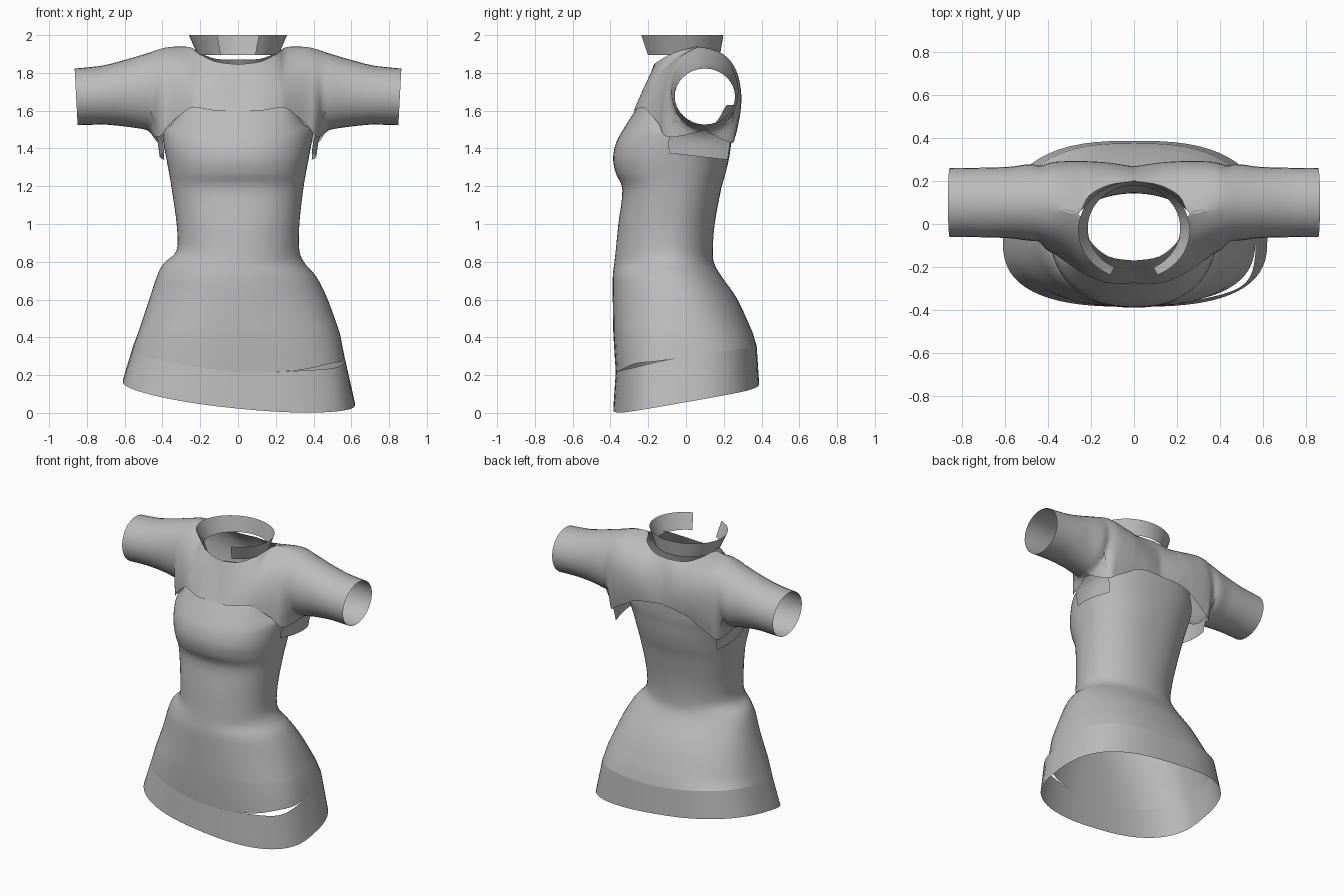
import bpy, bmesh, math
from mathutils import Vector

if "Cube" in bpy.data.objects:
    bpy.data.objects.remove(bpy.data.objects["Cube"])

grey = bpy.data.materials.new("grey_cloth")
grey.diffuse_color = (0.5, 0.5, 0.5, 1)
grey.use_nodes = True
grey.node_tree.nodes["Principled BSDF"].inputs["Base Color"].default_value = grey.diffuse_color


def smooth_rings(rings, steps):
    """Insert Catmull-Rom rings between the given ones."""
    out, n = [], len(rings)
    for i in range(n - 1):
        a, b, c, d = (rings[max(0, min(n - 1, k))] for k in (i - 1, i, i + 1, i + 2))
        for s in range(steps):
            t = s / steps
            out.append([0.5 * (2 * q + (r - p) * t + (2 * p - 5 * q + 4 * r - w) * t * t
                               + (3 * q - p - 3 * r + w) * t ** 3)
                        for p, q, r, w in zip(a, b, c, d)])
    return out + [rings[-1]]


def loft(name, strips, closed=False, mirror=False):
    """Skin one or more lists of rings into an open cloth surface."""
    bm = bmesh.new()
    for rings in strips:
        grid = [[bm.verts.new(p) for p in r] for r in rings]
        n = len(grid[0])
        for a, b in zip(grid, grid[1:]):
            for j in range(n if closed else n - 1):
                k = (j + 1) % n
                bm.faces.new((a[j], a[k], b[k], b[j]))
    bmesh.ops.remove_doubles(bm, verts=bm.verts, dist=0.0005)
    bmesh.ops.recalc_face_normals(bm, faces=bm.faces)
    me = bpy.data.meshes.new(name)
    bm.to_mesh(me)
    bm.free()
    me.materials.append(grey)
    ob = bpy.data.objects.new(name, me)
    bpy.context.collection.objects.link(ob)
    bpy.ops.object.select_all(action='DESELECT')
    ob.select_set(True)
    bpy.context.view_layer.objects.active = ob
    bpy.ops.object.shade_smooth_by_angle(angle=math.radians(50))
    if mirror:
        ob.modifiers.new("mirror", 'MIRROR').merge_threshold = 0.001
    return ob


N = 64
ANGLES = [2 * math.pi * i / N for i in range(N)]


def body_ring(z, left, right, front, back, mid, e=2.3):
    """Rounded cross-section with separate reach in each direction."""
    pts = []
    for a in ANGLES:
        c, s = math.cos(a), math.sin(a)
        x = math.copysign(abs(c) ** (2 / e), c) * (right if c > 0 else left)
        y = mid + abs(s) ** (2 / e) * ((back - mid) if s > 0 else (front - mid))
        pts.append(Vector((x, y, z)))
    return pts


def hem_z(p):
    return 0.09 - 0.1 * p.x + 0.075 * p.x ** 2 + 0.175 * p.y


def seam_z(p):
    return hem_z(p) + 0.19 + 0.09 * max(0, p.x)


def slit(a):
    """Strength of the side slit around the front right of the hem seam."""
    return math.exp(-((a - math.radians(325)) / 0.33) ** 2)


# fitted torso and hips
SEAM = (0, 0.555, 0.565, -0.372, 0.375, -0.06, 2.7)
seam = body_ring(*SEAM)
for p, a in zip(seam, ANGLES):
    p.z = seam_z(p) + 0.015 * slit(a)
sections = [
    (0.42, 0.53, 0.54, -0.385, 0.355, -0.05, 2.5),
    (0.60, 0.47, 0.475, -0.388, 0.273, -0.06, 2.2),
    (0.72, 0.43, 0.415, -0.388, 0.19, -0.08, 2.1),
    (0.79, 0.395, 0.355, -0.38, 0.15, -0.09, 2.0),
    (0.86, 0.325, 0.325, -0.372, 0.142, -0.10, 2.1),
    (1.00, 0.325, 0.325, -0.358, 0.152, -0.09, 2.2),
    (1.18, 0.35, 0.345, -0.337, 0.185, -0.07),
    (1.27, 0.365, 0.36, -0.372, 0.21, -0.06),
    (1.35, 0.38, 0.375, -0.386, 0.228, -0.05),
    (1.43, 0.395, 0.39, -0.37, 0.24, -0.02),
    (1.50, 0.40, 0.40, -0.333, 0.25, 0.02),
    (1.63, 0.385, 0.385, -0.25, 0.257, 0.05)]
rings = [body_ring(*s) for s in sections]
for p in rings[-1]:                       # armholes dip at the sides
    p.z -= 0.11 * max(0, min(1, (abs(p.x) - 0.27) / 0.09))
loft("torso", [[seam] + smooth_rings(rings, 4)], closed=True)

# slanted hem band, standing away from the torso at the slit
hem_top = body_ring(*SEAM)
hem_low = body_ring(0, 0.61, 0.62, -0.385, 0.387, -0.07, 2.7)
for p, q, a in zip(hem_top, hem_low, ANGLES):
    p.z = seam_z(p) - 0.008 * slit(a)
    p.x *= 1 + 0.05 * slit(a)
    p.y *= 1 + 0.05 * slit(a)
    q.z = max(0, hem_z(q))
loft("hem_band", [[hem_low, hem_top]], closed=True)

# yoke and sleeves: x, then (y, z) of bottom, bend and top, for front and back
M = 16
yoke = [
    (0.00, (-.275, 1.60), (-.21, 1.73), (-.17, 1.845), (.268, 1.58), (.27, 1.76), (.20, 1.87)),
    (0.12, (-.275, 1.60), (-.215, 1.75), (-.15, 1.86), (.282, 1.57), (.305, 1.77), (.18, 1.875)),
    (0.21, (-.243, 1.615), (-.19, 1.79), (-.07, 1.905), (.28, 1.55), (.335, 1.83), (.13, 1.91)),
    (0.26, (-.215, 1.61), (-.165, 1.84), (.05, 1.937), (.275, 1.52), (.36, 1.89), (.05, 1.937)),
    (0.36, (-.145, 1.53), (-.14, 1.88), (.07, 1.937), (.26, 1.46), (.37, 1.92), (.07, 1.937)),
    (0.42, (-.095, 1.46), (-.15, 1.89), (.09, 1.924), (.235, 1.43), (.36, 1.91), (.09, 1.924))]
# x, height middle, depth radius, height radius
sleeve = [(0.48, 1.70, 0.178, 0.204), (0.58, 1.694, 0.166, 0.18),
          (0.70, 1.684, 0.162, 0.158), (0.78, 1.678, 0.16, 0.153), (0.857, 1.673, 0.16, 0.15)]
front, back = [], []
for x, *pts in yoke:
    for half, (a, b, c) in ((front, pts[:3]), (back, pts[3:])):
        ring = []
        for i in range(M + 1):
            t = i / M
            y, z = ((1 - t) ** 2 * a[k] + 2 * t * (1 - t) * b[k] + t * t * c[k] for k in (0, 1))
            ring.append(Vector((x, y, z)))
        half.append(ring)
for x, zc, ry, rz in sleeve:
    for half, side in ((front, -1), (back, 1)):
        ring = []
        for i in range(M + 1):
            a = math.pi * i / M
            lean = -0.008 * math.cos(a) if x > 0.8 else 0
            ring.append(Vector((x + lean, 0.1 + side * ry * math.sin(a), zc - rz * math.cos(a))))
        half.append(ring)
loft("yoke_and_sleeves", [smooth_rings(front, 4), smooth_rings(back, 4)], mirror=True)

# underarm panels hanging from the sleeves over the torso sides
panel = [[], [], []]
for i in range(13):
    t = i / 12
    a = math.radians(-60 + 120 * t)
    panel[0].append(Vector((0.46, 0.1 + 0.18 * math.sin(a), 1.70 - 0.206 * math.cos(a))))
    bulge = 0.025 * math.sin(math.pi * t)
    panel[1].append(Vector((0.405 + bulge, -0.09 + 0.325 * t, 1.46 - 0.02 * t)))
    panel[2].append(Vector((0.39 + bulge, -0.09 + 0.31 * t, 1.375 - 0.035 * t)))
loft("underarm_panel", [smooth_rings(panel, 4)], mirror=True)

# flared collar, open at the front
collar = []
for z, rx, ry, cy in ((1.895, 0.215, 0.2, -0.02), (2.0, 0.26, 0.228, -0.03)):
    ring = []
    for i in range(41):
        a = math.radians(-90 + 25 + 310 * i / 40)
        ring.append(Vector((rx * math.cos(a), cy + ry * math.sin(a), z)))
    collar.append(ring)
loft("collar", [collar])
